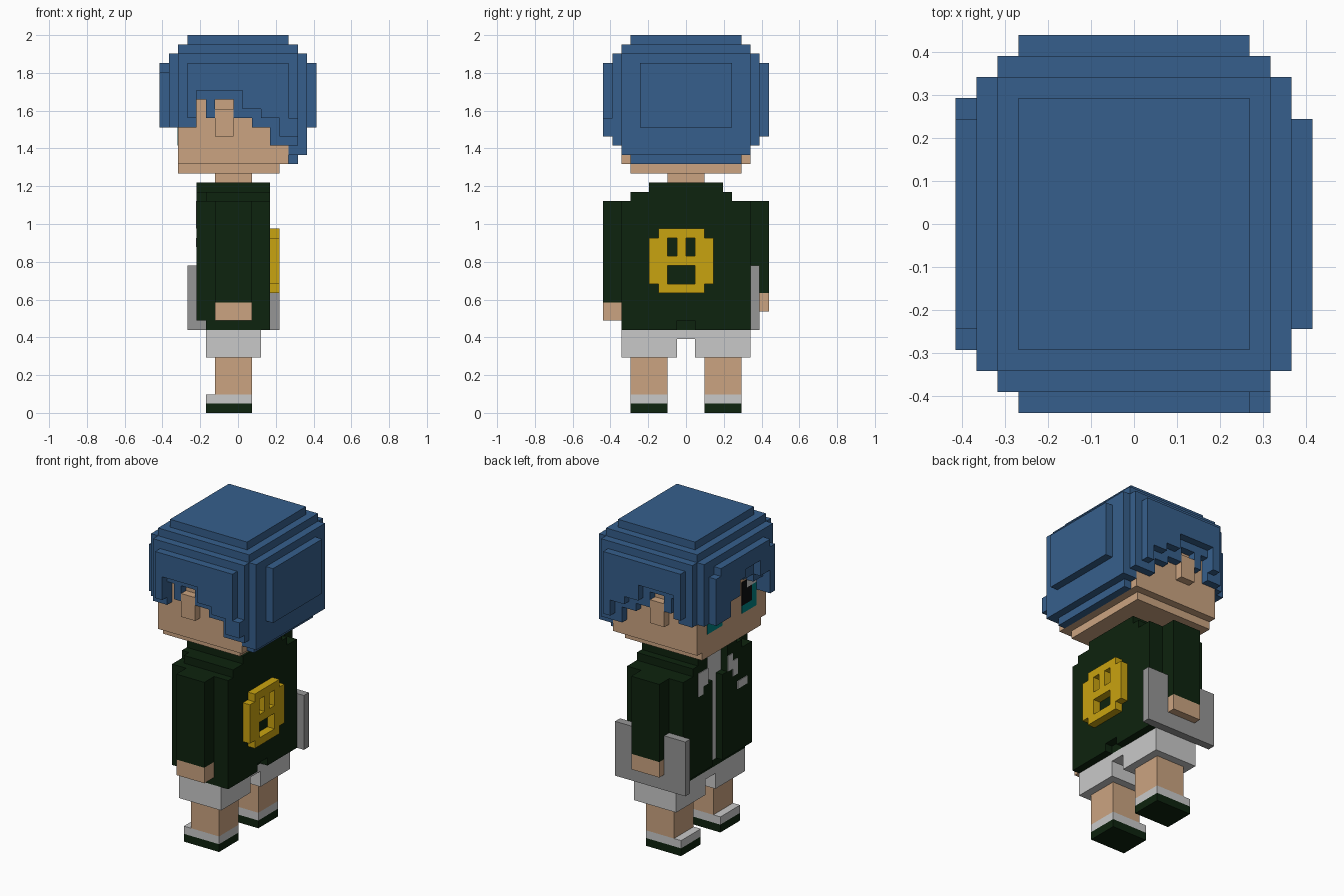
import bpy, bmesh

if "Cube" in bpy.data.objects:
    bpy.data.objects.remove(bpy.data.objects["Cube"])

U = 2 / 41          # one block; the figure is 41 blocks tall, faces -x
X0 = 8.5            # block column that lies on x = 0


def material(name, r, g, b):
    def lin(c):
        c /= 255
        return c / 12.92 if c <= 0.04045 else ((c + 0.055) / 1.055) ** 2.4
    m = bpy.data.materials.new(name)
    m.diffuse_color = (lin(r), lin(g), lin(b), 1)
    m.use_nodes = True
    m.node_tree.nodes["Principled BSDF"].inputs["Base Color"].default_value = m.diffuse_color
    return m


BLUE = material("hair blue", 54, 95, 140)
SKIN = material("skin", 203, 164, 129)
GREEN = material("dark green", 13, 35, 14)
YELLOW = material("yellow", 201, 163, 16)
LIGHT = material("light grey", 201, 201, 201)
GREY = material("mid grey", 150, 150, 150)
TEAL = material("teal", 0, 130, 130)
BLACK = material("black", 12, 14, 16)


def blocks(name, mat, boxes):
    """One object from boxes (x0, x1, y0, y1, z0, z1) in block units."""
    bm = bmesh.new()
    for a, b, c, d, e, f in boxes:
        vs = bmesh.ops.create_cube(bm, size=1)["verts"]
        for v in vs:
            v.co = (((b if v.co.x > 0 else a) - X0) * U,
                    (d if v.co.y > 0 else c) * U,
                    (f if v.co.z > 0 else e) * U)
    me = bpy.data.meshes.new(name)
    bm.to_mesh(me)
    bm.free()
    me.materials.append(mat)
    ob = bpy.data.objects.new(name, me)
    bpy.context.collection.objects.link(ob)
    return ob


def both(boxes):
    """The boxes plus their mirror images across y = 0."""
    return boxes + [(a, b, -d, -c, e, f) for a, b, c, d, e, f in boxes]


# Head, chin step, neck
blocks("head", SKIN, [(2, 14, -7, 7, 27, 36), (2, 13, -6, 6, 26, 27)])
blocks("neck", SKIN, [(6, 10, -2, 2, 25, 26)])
blocks("ears", SKIN, both([(6, 8, 7, 8, 30, 33)]))

# Hair cap: stepped layers
blocks("hair_cap", BLUE, [
    (3, 14, -6, 6, 36, 41), (2, 15, -7, 7, 36, 40),
    (1, 16, -7, 7, 36, 39), (2, 15, -8, 8, 36, 39)])

# Hair on the back of the head
blocks("hair_back", BLUE, [
    (14, 15, -7, 7, 28, 36), (14, 15, -6, 6, 27, 28),
    (15, 16, -7, 7, 28, 36), (16, 17, -5, 5, 31, 38)])

# Side locks: x range and lower edge, inner and outer layer
inner = [(2, 4, 31), (4, 5, 34), (5, 6, 32), (6, 8, 34), (8, 10, 32),
         (10, 12, 31), (12, 15, 29)]
outer = [(3, 4, 32), (4, 9, 35), (9, 11, 33), (11, 13, 32), (13, 14, 30)]
blocks("hair_sides", BLUE,
       both([(a, b, 7, 8, z, 36) for a, b, z in inner]
            + [(a, b, 8, 9, z, 38) for a, b, z in outer])
       + [(14, 15, -9, -8, 30, 32)])

# Fringe over the face: y range and lower edge
near = [(4, 7, 31), (2, 4, 32), (1, 2, 33), (0, 1, 34), (-1, 0, 35),
        (-3, -1, 34), (-5, -3, 33), (-7, -5, 31)]
far = [(3, 6, 31), (1, 3, 33), (0, 1, 35), (-3, 0, 36), (-5, -3, 34),
       (-6, -5, 31)]
blocks("fringe", BLUE,
       [(1, 2, a, b, z, 36) for a, b, z in near]
       + [(0, 1, a, b, z, 37) for a, b, z in far]
       + [(0, 1, -5, 5, 37, 38)])

# Eyes: thin plates on the face
T = 0.08
blocks("eye_irises", TEAL, both([(2 - T, 2, 2, 5, 29, 30), (2 - T, 2, 4, 5, 30, 32)]))
blocks("eye_pupils", BLACK, both([(2 - T, 2, 2, 4, 30, 32), (2 - T, 2, 2, 3, 32, 33)]))
blocks("eye_highlights", LIGHT, both([(2 - T, 2, 3, 5, 32, 33)]))

# Open jacket with stepped shoulders and a notched hem
blocks("jacket", GREEN,
       [(5, 12, -7, 7, 10, 23), (5, 11, -7, 7, 9, 10),
        (5, 12, -6, 5, 23, 24), (5, 12, -4, 4, 24, 25)]
       + both([(11, 12, 1, 7, 9, 10), (4, 5, 1, 7, 10, 21),
               (4, 5, 2, 7, 21, 23), (4, 5, 2, 5, 23, 24),
               (4, 5, 2, 4, 24, 25)]))
blocks("undershirt", LIGHT, [(5 - T, 5, -1, 1, 10, 21), (5 - T, 5, -2, 2, 21, 25)])
blocks("collar_tabs", LIGHT, both([(4 - T, 4, 2, 3, 21, 23), (4 - T, 4, 3, 4, 20, 22)]))
blocks("jacket_buttons", LIGHT, [(4 - T, 4, -6, -4, 18, 19), (4 - T, 4, 3, 4, 21.99, 23)])

# Arms
blocks("sleeves", GREEN, [(6, 10, -9, -7, 12, 23), (6, 10, 7, 9, 13, 23)])
blocks("hands", SKIN, [(6, 10, -9, -7, 10, 12), (6, 10, 7, 9, 11, 13)])

# Flat board under the arm, cut out round the hand
blocks("board", GREY, [(3, 13, 7, 8, 9, 11), (3, 6, 7, 8, 11, 16), (10, 13, 7, 8, 11, 16)])

# Raised face badge on the back: rows and uprights leave eye and mouth holes
blocks("back_badge", YELLOW, [
    (12, 13, -3, 2, 13, 14), (12, 13, -3, 2, 19, 20), (12, 13, -3, 2, 16, 17),
    (12, 13, -4, -2, 14, 19), (12, 13, 1, 3, 14, 19), (12, 13, -1, 0, 17, 19)])

# Shorts, legs, shoes
blocks("shorts", LIGHT, [(5, 11, -7, 7, 8, 9)] + both([(5, 11, 1, 7, 6, 8)]))
blocks("legs", SKIN, both([(6, 10, 2, 6, 2, 6)]))
blocks("shoes", LIGHT, both([(5, 10, 2, 6, 1, 2)]))
blocks("soles", GREEN, both([(5, 10, 2, 6, 0, 1)]))
